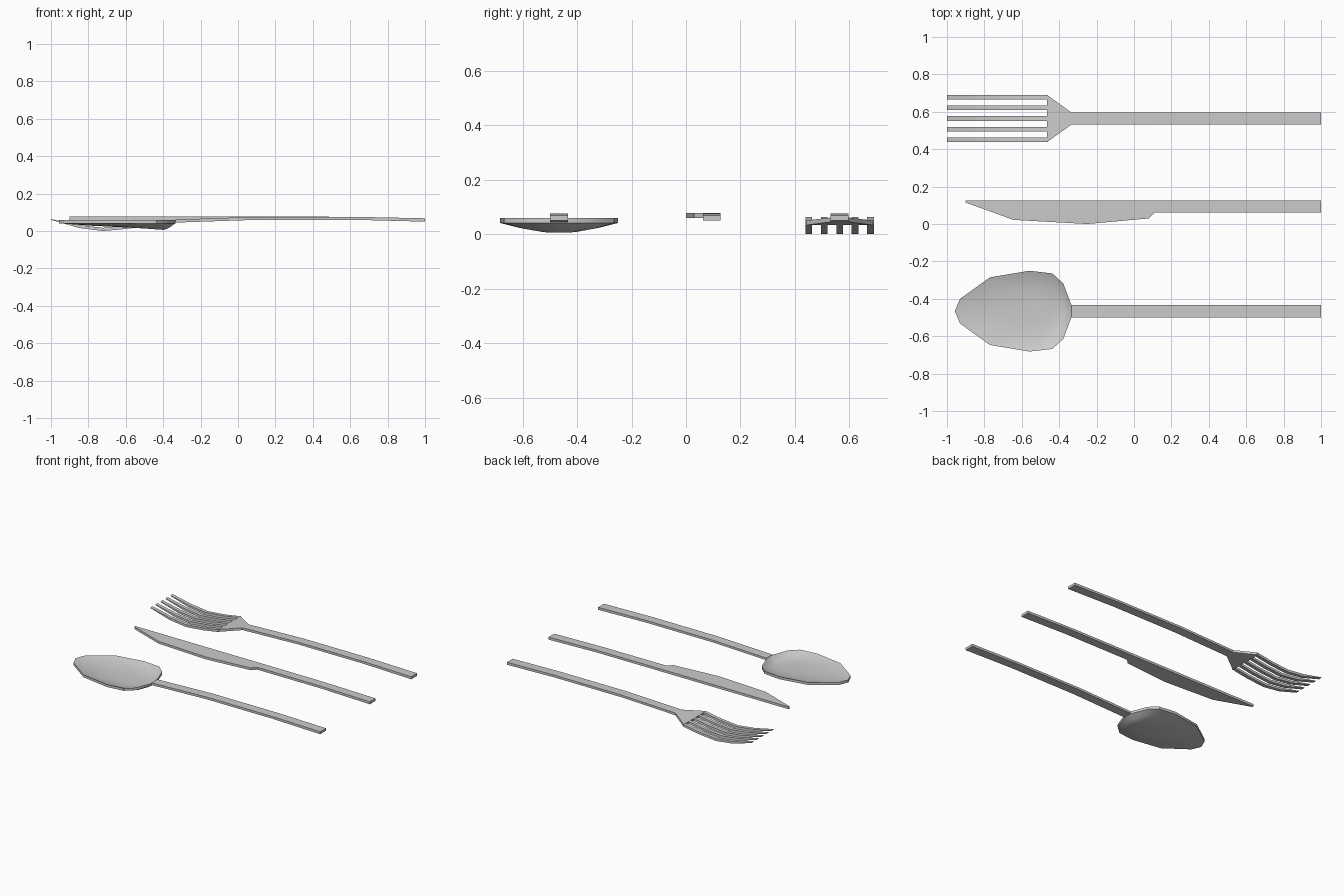
import bpy, bmesh, math

if "Cube" in bpy.data.objects:
    bpy.data.objects.remove(bpy.data.objects["Cube"])


def finish(bm, name):
    bmesh.ops.recalc_face_normals(bm, faces=bm.faces)
    mesh = bpy.data.meshes.new(name)
    bm.to_mesh(mesh)
    bm.free()
    obj = bpy.data.objects.new(name, mesh)
    bpy.context.collection.objects.link(obj)
    return obj


def loft(rings, name):
    """Skin matching rings of points and cap both ends."""
    bm = bmesh.new()
    loops = [[bm.verts.new(p) for p in ring] for ring in rings]
    n = len(loops[0])
    for a, b in zip(loops, loops[1:]):
        for i in range(n):
            j = (i + 1) % n
            bm.faces.new((a[i], a[j], b[j], b[i]))
    bm.faces.new(loops[0])
    bm.faces.new(loops[-1])
    return finish(bm, name)


def bar(sections, name):
    """Flat bar from (x, y low, y high, z bottom, z top) sections."""
    return loft([[(x, a, lo), (x, b, lo), (x, b, hi), (x, a, hi)]
                 for x, a, b, lo, hi in sections], name)


# Shared handle curve: (x, z bottom, z top)
HANDLE = [(1, .05, .068), (.62, .06, .076), (.1, .06, .076), (-.335, .045, .061)]
HALF = .033


def handle(y):
    return [(x, y - HALF, y + HALF, lo, hi) for x, lo, hi in HANDLE]


# Fork: handle flaring into the neck, then five curved tines
FORK_Y = .564
bar(handle(FORK_Y) + [(-.465, FORK_Y - .126, FORK_Y + .126, .033, .05)],
    "fork_handle")
TINE = [(-.46, .033, .05), (-.58, .013, .03), (-.72, 0, .017),
        (-.85, .016, .032), (-1, .06, .064)]
for i in range(5):
    y = FORK_Y + (i - 2) * .1135 / 2
    y = FORK_Y + (i - 2) * .0567
    bar([(x, y - .0125, y + .0125, lo, hi) for x, lo, hi in TINE],
        f"fork_tine_{i + 1}")

# Knife: straight spine, bellied blade stepping into the handle
T = .126
bar([(1, .062, T, .05, .068), (.62, .062, T, .06, .076),
     (.11, .062, T, .06, .077), (.08, .03, T, .06, .077),
     (-.25, 0, T, .06, .077), (-.645, .022, T, .06, .077),
     (-.9, .115, T, .06, .077)], "knife")

# Spoon handle
SPOON_Y = -.466
bar(handle(SPOON_Y), "spoon_handle")

# Spoon bowl: nested outline rings running under the bowl and back inside
half = [(-.335, .033), (-.378, .148), (-.437, .202), (-.56, .216),
        (-.77, .181), (-.93, .066)]
outline = half + [(-.958, 0)] + [(x, -y) for x, y in reversed(half)]
CX = -.42


def ring(s, z, tilt=0):
    pts = []
    for x, y in outline:
        px = CX + (x - CX) * s
        pts.append((px, SPOON_Y + y * s, z + tilt * (-.395 - px)))
    return pts


bowl = loft([ring(.3, .022, .07), ring(.65, .034, .02), ring(.97, .056),
             ring(1, .059), ring(1, .041), ring(.65, .02, .02),
             ring(.3, .006, .07)], "spoon_bowl")
bpy.ops.object.select_all(action='DESELECT')
bowl.select_set(True)
bpy.context.view_layer.objects.active = bowl
bpy.ops.object.shade_smooth_by_angle(angle=math.radians(30))
